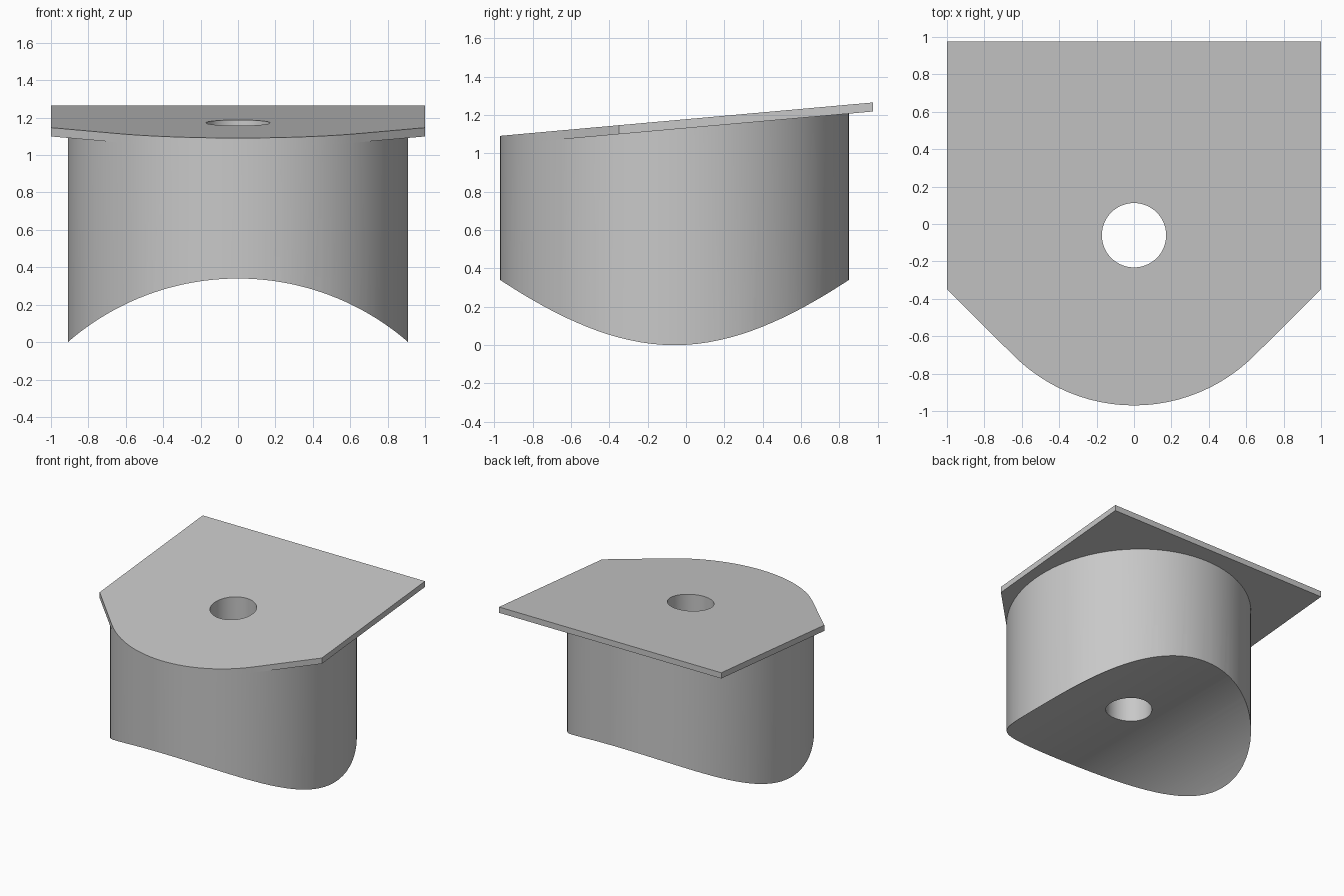
import bpy
import bmesh
from math import cos, sin, pi, radians, sqrt

cube = bpy.data.objects.get("Cube")
if cube:
    bpy.data.objects.remove(cube, do_unlink=True)

R = 0.91            # body radius
CY = -0.06          # body and hole centre on y
HOLE_R = 0.172
RISE = 0.34         # height of the saddle arch
THICK = 0.047       # plate thickness

grey = bpy.data.materials.new("plain grey")
grey.use_nodes = True
color = (0.58, 0.58, 0.58, 1)
grey.diffuse_color = color
grey.node_tree.nodes["Principled BSDF"].inputs["Base Color"].default_value = color


def plate_top(y):
    return 1.178 + 0.0895 * y


def plate_bottom(y):
    return plate_top(y) - THICK


def arc(radius, start, end, steps):
    """Points on a circle around the body axis, angles in degrees."""
    angles = [radians(start + (end - start) * i / steps) for i in range(steps + 1)]
    return [(radius * cos(a), CY + radius * sin(a)) for a in angles]


def prism(name, outline, low, high):
    """Upright prism whose end heights follow functions of y."""
    bm = bmesh.new()
    bottom = [bm.verts.new((x, y, low(y))) for x, y in outline]
    top = [bm.verts.new((x, y, high(y))) for x, y in outline]
    bm.faces.new(bottom[::-1])
    bm.faces.new(top)
    n = len(outline)
    for i in range(n):
        j = (i + 1) % n
        bm.faces.new((bottom[i], bottom[j], top[j], top[i]))
    mesh = bpy.data.meshes.new(name)
    bm.to_mesh(mesh)
    bm.free()
    mesh.materials.append(grey)
    obj = bpy.data.objects.new(name, mesh)
    bpy.context.collection.objects.link(obj)
    return obj


def cut(obj, cutter):
    mod = obj.modifiers.new("cut", 'BOOLEAN')
    mod.operation = 'DIFFERENCE'
    mod.solver = 'EXACT'
    mod.object = cutter
    bpy.context.view_layer.objects.active = obj
    bpy.ops.object.modifier_apply(modifier=mod.name)


# Round body with a sloping top
body = prism("body", arc(R, 0, 360, 96)[:-1], lambda y: -0.1, plate_bottom)

# Sloping plate: square back, tangent 45 degree sides, round front
outline = [(1, 0.975), (-1, 0.975), (-1, -0.35)]
outline += arc(R, 225, 315, 24) + [(1, -0.35)]
plate = prism("top_plate", outline, plate_bottom, plate_top)

# Cutters: pipe-shaped saddle below, vertical bore through both parts
saddle_r = (R * R + RISE * RISE) / (2 * RISE)
bpy.ops.mesh.primitive_cylinder_add(vertices=192, radius=saddle_r, depth=4,
                                    location=(0, 0, RISE - saddle_r),
                                    rotation=(pi / 2, 0, 0))
saddle = bpy.context.object
saddle.name = "saddle_cutter"
bpy.ops.mesh.primitive_cylinder_add(vertices=64, radius=HOLE_R, depth=4,
                                    location=(0, CY, 0.8))
bore = bpy.context.object
bore.name = "bore_cutter"
for cutter in (saddle, bore):
    cutter.data.materials.append(grey)
    cutter.hide_render = True

cut(body, saddle)
cut(body, bore)
cut(plate, bore)
for cutter in (saddle, bore):
    bpy.data.objects.remove(cutter, do_unlink=True)

# Smooth curved walls, sharp rims
for obj in (body, plate):
    bpy.ops.object.select_all(action='DESELECT')
    obj.select_set(True)
    bpy.context.view_layer.objects.active = obj
    bpy.ops.object.shade_smooth_by_angle(angle=radians(30))
